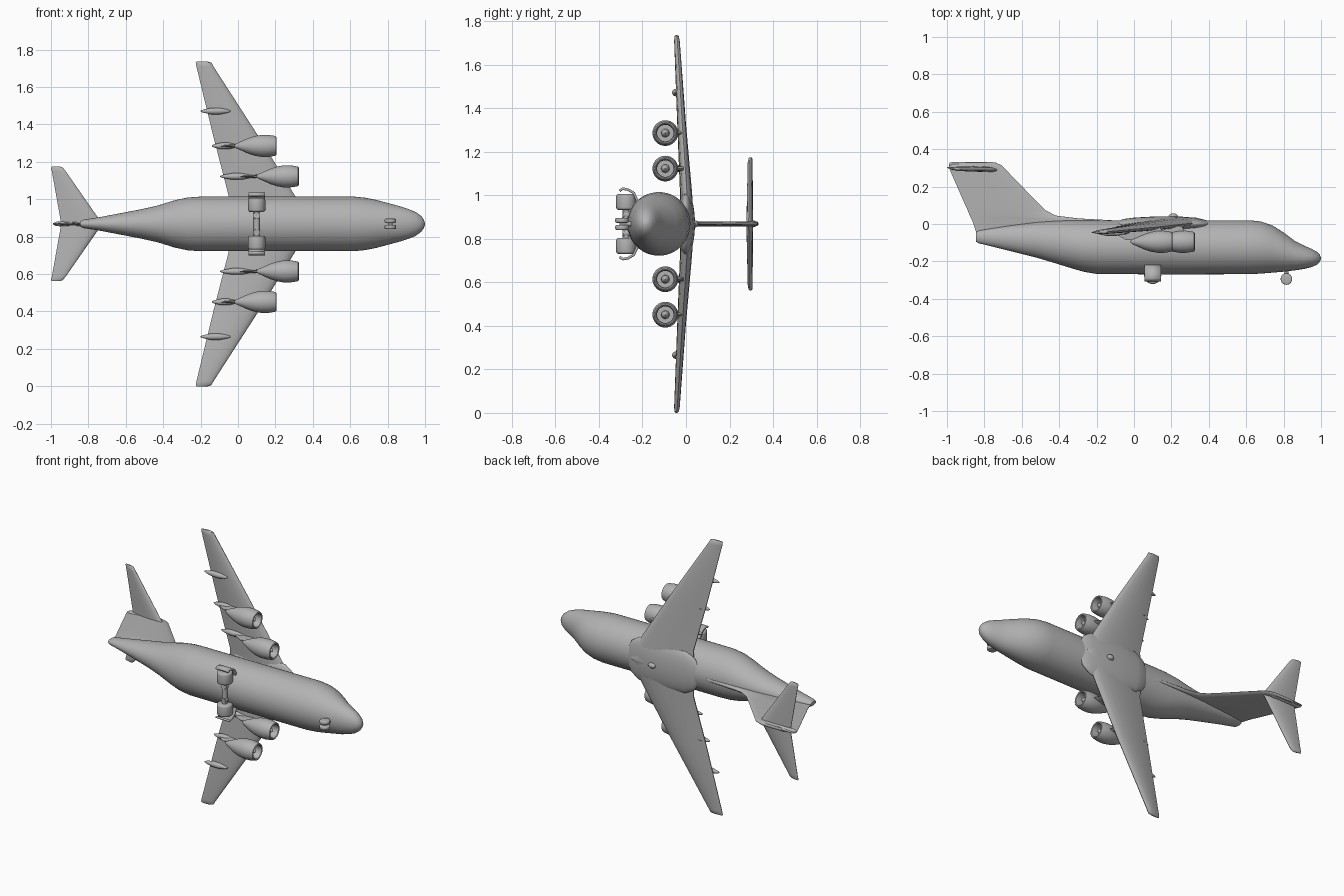
import bpy, bmesh, math
from mathutils import Vector

cube = bpy.data.objects.get("Cube")
if cube:
    bpy.data.objects.remove(cube, do_unlink=True)

ZC = 0.868  # height of the aircraft's centre line

grey = bpy.data.materials.new("plain grey")
grey.use_nodes = True
grey.diffuse_color = (0.45, 0.45, 0.45, 1)
grey.node_tree.nodes["Principled BSDF"].inputs["Base Color"].default_value = (0.45, 0.45, 0.45, 1)


def finish(name, bm, angle=40):
    bmesh.ops.recalc_face_normals(bm, faces=bm.faces)
    me = bpy.data.meshes.new(name)
    bm.to_mesh(me)
    bm.free()
    me.materials.append(grey)
    ob = bpy.data.objects.new(name, me)
    bpy.context.collection.objects.link(ob)
    bpy.ops.object.select_all(action='DESELECT')
    ob.select_set(True)
    bpy.context.view_layer.objects.active = ob
    bpy.ops.object.shade_smooth_by_angle(angle=math.radians(angle))
    return ob


def loft(name, rings, angle=40):
    """Skin a list of equal-length point rings and cap both ends."""
    bm = bmesh.new()
    vs = [[bm.verts.new(p) for p in r] for r in rings]
    n = len(vs[0])
    for a, b in zip(vs, vs[1:]):
        for i in range(n):
            j = (i + 1) % n
            bm.faces.new((a[i], a[j], b[j], b[i]))
    bm.faces.new(vs[0])
    bm.faces.new(vs[-1])
    return finish(name, bm, angle)


def body(name, stations, z, n=32, angle=40):
    """Body along x: stations are (x, centre y, radius y, radius z)."""
    rings = [[(x, y + ry * math.cos(2 * math.pi * i / n), z + rz * math.sin(2 * math.pi * i / n))
              for i in range(n)] for x, y, ry, rz in stations]
    return loft(name, rings, angle)


def foil(le, te, thick, n=9):
    """Closed aerofoil outline as (x, offset) pairs."""
    up = []
    for i in range(n + 1):
        t = (1 - math.cos(math.pi * i / n)) / 2
        h = thick * 0.5 * (2.6 * math.sqrt(t) * (1 - t) * 0.95 + 0.12 * t)
        up.append((le + (te - le) * t, h))
    return up + [(x, -h) for x, h in up[-1:0:-1]]


def z_wing(name, half):
    """Symmetric wing across z; sections are (z, le, te, y le, y te, thickness)."""
    full = [(-s[0],) + s[1:] for s in reversed(half)] + list(half)
    rings = []
    for z, le, te, yl, yt, th in full:
        rings.append([(x, yl + (yt - yl) * (le - x) / (le - te) + o, ZC + z)
                      for x, o in foil(le, te, th)])
    return loft(name, rings)


def y_fin(name, sections, z):
    """Upright fin; sections are (y, le, te, thickness)."""
    return loft(name, [[(x, y, z + o) for x, o in foil(le, te, th)]
                       for y, le, te, th in sections])


def rod(name, p, q, r, bevel=0.0, n=24):
    """Cylinder from p to q with optional rounded rims."""
    p, q = Vector(p), Vector(q)
    bm = bmesh.new()
    bmesh.ops.create_cone(bm, cap_ends=True, segments=n, radius1=r, radius2=r, depth=(q - p).length)
    if bevel:
        rims = [e for e in bm.edges if abs(e.verts[0].co.z - e.verts[1].co.z) < 1e-5]
        bmesh.ops.bevel(bm, geom=rims, offset=bevel, segments=3, profile=0.5, affect='EDGES')
    rot = (q - p).to_track_quat('Z', 'Y').to_matrix()
    for v in bm.verts:
        v.co = rot @ v.co + (p + q) / 2
    return finish(name, bm)


# Fuselage: x, top, bottom, half width
outline = [
    (-0.845, -0.045, -0.095, 0.012), (-0.83, -0.035, -0.103, 0.022), (-0.74, -0.02, -0.125, 0.036),
    (-0.64, -0.005, -0.15, 0.055), (-0.52, 0.01, -0.18, 0.078), (-0.43, 0.016, -0.207, 0.098),
    (-0.34, 0.02, -0.235, 0.126), (-0.27, 0.02, -0.255, 0.141), (-0.2, 0.02, -0.267, 0.146),
    (0.2, 0.02, -0.27, 0.146), (0.62, 0.02, -0.268, 0.146), (0.68, 0.013, -0.265, 0.14),
    (0.74, -0.008, -0.26, 0.128), (0.80, -0.045, -0.255, 0.112), (0.86, -0.09, -0.248, 0.096),
    (0.91, -0.116, -0.24, 0.08), (0.95, -0.133, -0.23, 0.064), (0.98, -0.15, -0.217, 0.042),
    (0.994, -0.165, -0.203, 0.022), (1.0, -0.181, -0.187, 0.004)]
body("fuselage", [(x, (t + b) / 2, (t - b) / 2, w) for x, t, b, w in outline], ZC, 48)

# Main wing, drooping toward the tips
z_wing("main_wing", [
    (0.0, 0.385, -0.05, 0.012, 0.0, 0.06), (0.15, 0.305, -0.05, 0.004, -0.008, 0.055),
    (0.46, 0.115, -0.13, -0.017, -0.026, 0.04), (0.84, -0.13, -0.222, -0.04, -0.044, 0.026),
    (0.862, -0.142, -0.226, -0.042, -0.045, 0.02), (0.868, -0.16, -0.222, -0.043, -0.045, 0.008)])

# Fairing over the wing root, with a small blister on top
body("wing_root_fairing", [
    (-0.1, 0.0, 0.006, 0.04), (-0.06, 0.0, 0.026, 0.10), (0.0, 0.0, 0.034, 0.135),
    (0.12, 0.0, 0.041, 0.148), (0.25, 0.0, 0.04, 0.148), (0.33, 0.0, 0.031, 0.135),
    (0.38, 0.0, 0.022, 0.10), (0.41, 0.0, 0.006, 0.04)], ZC)
body("roof_blister", [
    (0.185, 0.04, 0.004, 0.004), (0.195, 0.04, 0.014, 0.014), (0.21, 0.04, 0.017, 0.017),
    (0.225, 0.04, 0.014, 0.014), (0.235, 0.04, 0.004, 0.004)], ZC, 16)

# Tail fin with dorsal ridge, tailplane and bullet fairing
y_fin("tail_fin", [
    (-0.07, -0.12, -0.835, 0.024), (0.02, -0.12, -0.865, 0.024), (0.03, -0.3, -0.87, 0.024),
    (0.045, -0.42, -0.878, 0.024), (0.075, -0.475, -0.89, 0.024), (0.13, -0.53, -0.915, 0.024),
    (0.29, -0.685, -0.985, 0.024), (0.315, -0.71, -0.99, 0.024), (0.328, -0.74, -0.985, 0.02),
    (0.332, -0.77, -0.97, 0.008)], ZC)
z_wing("tailplane", [
    (0.0, -0.725, -0.945, 0.288, 0.302, 0.03), (0.28, -0.92, -0.995, 0.29, 0.302, 0.02),
    (0.30, -0.936, -1.0, 0.292, 0.302, 0.016), (0.306, -0.95, -0.995, 0.293, 0.301, 0.006)])
body("tail_bullet", [
    (-0.99, 0.305, 0.004, 0.003), (-0.97, 0.305, 0.017, 0.012), (-0.88, 0.306, 0.02, 0.016),
    (-0.78, 0.306, 0.018, 0.014), (-0.735, 0.302, 0.004, 0.003)], ZC, 16)

# Engines: outer skin turns in at the lip to form an open intake
nacelle = [(-0.225, 0.004), (-0.215, 0.013), (-0.19, 0.024), (-0.15, 0.042), (-0.115, 0.053),
           (-0.08, 0.059), (-0.045, 0.059), (-0.012, 0.054), (-0.003, 0.051), (0.0, 0.046),
           (-0.004, 0.041), (-0.02, 0.038), (-0.05, 0.038)]
spinner = [(-0.055, 0.02), (-0.035, 0.017), (-0.02, 0.01), (-0.013, 0.002)]
for side, s in (("left", 1), ("right", -1)):
    tag = "upper" if s > 0 else "lower"
    for place, front, off in (("inner", 0.325, 0.254), ("outer", 0.206, 0.417)):
        z = ZC + s * off
        label = f"{place}_{tag}"
        yc = -0.095
        body(f"nacelle_{label}", [(front + x, yc, r, r) for x, r in nacelle], z)
        body(f"spinner_{label}", [(front + x, yc, r, r) for x, r in spinner], z, 16)
        y_fin(f"pylon_{label}", [(-0.085, front - 0.06, front - 0.25, 0.022),
                                 (-0.045, front - 0.05, front - 0.32, 0.024),
                                 (-0.012, front - 0.07, front - 0.3, 0.022)], z)

    # Flap track fairings under the trailing edge
    for place, x0, x1, off, y in (("inner", -0.095, 0.08, 0.254, -0.03),
                                  ("middle", -0.14, 0.0, 0.417, -0.04),
                                  ("outer", -0.2, -0.04, 0.603, -0.047)):
        prof = [(0, 0.003), (0.1, 0.009), (0.35, 0.017), (0.65, 0.017), (0.9, 0.009), (1, 0.003)]
        body(f"flap_fairing_{place}_{tag}",
             [(x0 + (x1 - x0) * t, y, r, r) for t, r in prof], ZC + s * off, 16)

    # Main landing gear: wheel, axle, leg and curved door
    rod(f"main_wheel_{tag}", (0.1, -0.275, ZC + s * 0.064), (0.1, -0.275, ZC + s * 0.138), 0.046, 0.012)
    rod(f"main_axle_{tag}", (0.1, -0.275, ZC), (0.1, -0.275, ZC + s * 0.1), 0.016)
    rod(f"main_leg_{tag}", (0.1, -0.2, ZC + s * 0.03), (0.1, -0.29, ZC + s * 0.045), 0.018)
    path = [(-0.305, 0.152), (-0.29, 0.162), (-0.265, 0.157), (-0.24, 0.142), (-0.225, 0.11), (-0.21, 0.085)]
    bm = bmesh.new()
    rows = [[bm.verts.new((x, y, ZC + s * z)) for x in (0.057, 0.145)] for y, z in path]
    for a, b in zip(rows, rows[1:]):
        bm.faces.new((a[0], a[1], b[1], b[0]))
    door = finish(f"gear_door_{tag}", bm)
    mod = door.modifiers.new("thickness", 'SOLIDIFY')
    mod.thickness = 0.012
    mod.offset = 0

    # Twin nose wheels
    rod(f"nose_wheel_{tag}", (0.815, -0.294, ZC + s * 0.005), (0.815, -0.294, ZC + s * 0.028), 0.031, 0.007)

rod("nose_leg", (0.815, -0.22, ZC), (0.815, -0.294, ZC), 0.011)
rod("nose_axle", (0.815, -0.294, ZC - 0.02), (0.815, -0.294, ZC + 0.02), 0.012)
